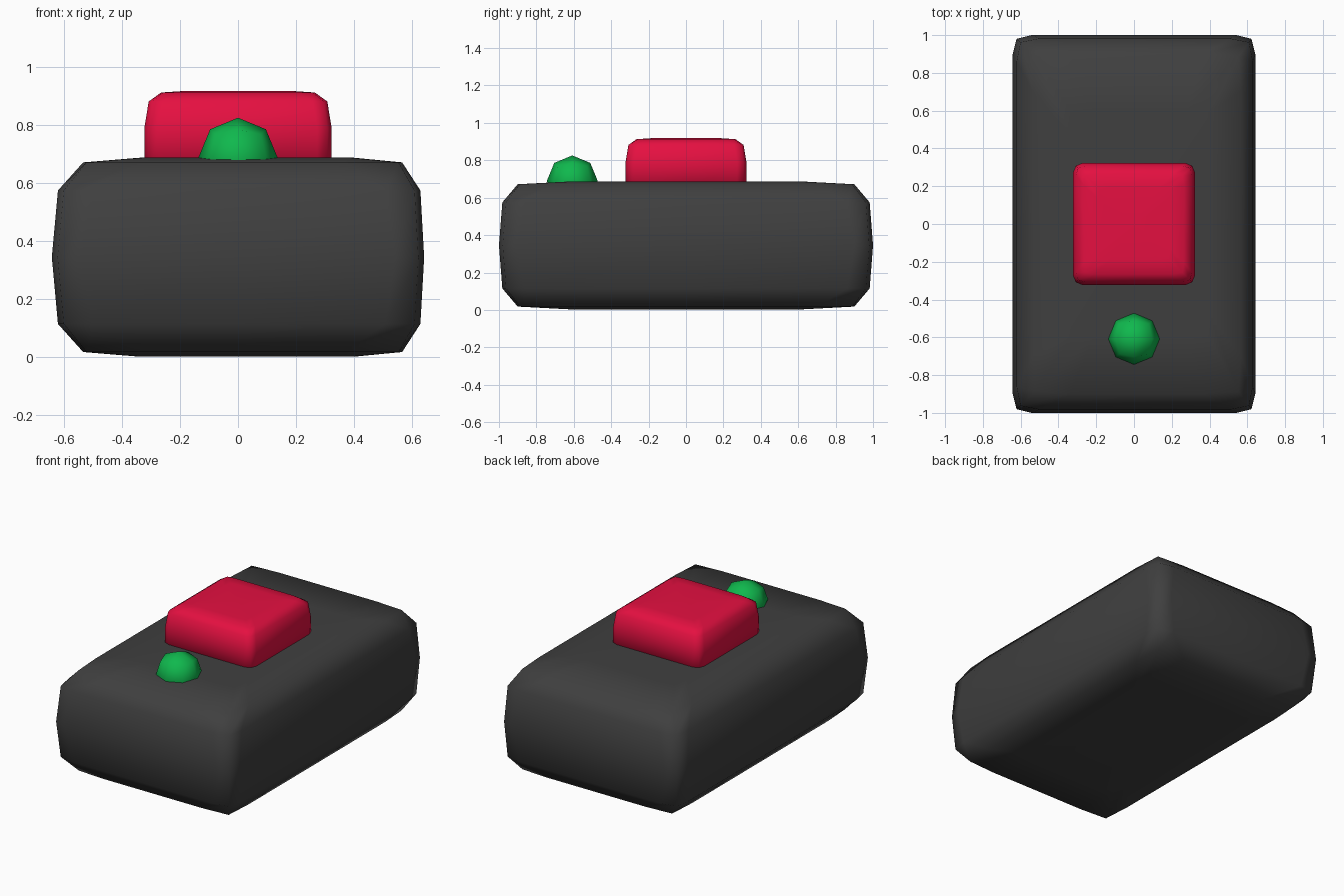
import bpy, bmesh
from mathutils import Vector

if "Cube" in bpy.data.objects:
    bpy.data.objects.remove(bpy.data.objects["Cube"])


def material(name, color):
    m = bpy.data.materials.new(name)
    m.diffuse_color = (*color, 1)
    m.use_nodes = True
    m.node_tree.nodes["Principled BSDF"].inputs["Base Color"].default_value = m.diffuse_color
    return m


def finish(name, bm, mat):
    bmesh.ops.recalc_face_normals(bm, faces=bm.faces[:])
    for f in bm.faces:
        f.smooth = True
    me = bpy.data.meshes.new(name)
    bm.to_mesh(me)
    bm.free()
    me.materials.append(mat)
    ob = bpy.data.objects.new(name, me)
    bpy.context.collection.objects.link(ob)
    return ob


def outline(hx, hy, c, d):
    """Rectangle with softened corners, counter-clockwise."""
    corner = [(hx, hy - c), (hx - d, hy - d), (hx - c, hy)]
    pts = [(hx, 0)] + corner + [(0, hy)]
    pts += [(-x, y) for x, y in reversed(corner)] + [(-hx, 0)]
    pts += [(-x, -y) for x, y in corner] + [(0, -hy)]
    pts += [(x, -y) for x, y in reversed(corner)]
    return pts


def soft_box(name, rings, mat):
    """Stacked outlines: z, half width, half length, corner inset, corner cut, x shift."""
    bm = bmesh.new()
    loops = [[bm.verts.new((x + sx, y, z)) for x, y in outline(hx, hy, c, d)]
             for z, hx, hy, c, d, sx in rings]
    n = len(loops[0])
    for a, b in zip(loops, loops[1:]):
        for i in range(n):
            j = (i + 1) % n
            bm.faces.new((a[i], a[j], b[j], b[i]))
    # caps with a centre point
    for loop, z in ((loops[0], rings[0][0]), (loops[-1], rings[-1][0])):
        mid = bm.verts.new((0, 0, z))
        for i in range(n):
            bm.faces.new((loop[i], loop[(i + 1) % n], mid))
    return finish(name, bm, mat)


dark = material("charcoal", (0.05, 0.05, 0.05))
red = material("red", (0.78, 0.005, 0.052))
green = material("green", (0.005, 0.48, 0.075))

# Main block, mirrored above and below its middle
upper = [(0.345, 0.642, 1.0, 0.10, 0.02, 0),
         (0.575, 0.625, 0.982, 0.12, 0.02, 0.004),
         (0.672, 0.55, 0.90, 0.20, 0.012, 0.016),
         (0.688, 0.37, 0.60, 0.12, 0.01, 0.03)]
lower = [(0.69 - r[0], *r[1:]) for r in reversed(upper[1:])]
soft_box("body", lower + upper, dark)

# Raised square button
soft_box("square_button", [
    (0.62, 0.323, 0.323, 0.05, 0.015, 0),
    (0.79, 0.323, 0.323, 0.05, 0.015, 0),
    (0.882, 0.308, 0.308, 0.05, 0.012, 0),
    (0.913, 0.265, 0.265, 0.06, 0.008, 0),
    (0.918, 0.19, 0.19, 0.06, 0.006, 0)], red)

# Round button: low-poly ball made from a subdivided cube
bm = bmesh.new()
bmesh.ops.create_cube(bm, size=2)
bmesh.ops.subdivide_edges(bm, edges=bm.edges[:], cuts=1, use_grid_fill=True)
centre = Vector((0, -0.608, 0.69))
for v in bm.verts:
    v.co = centre + v.co.normalized() * 0.136
finish("round_button", bm, green)
